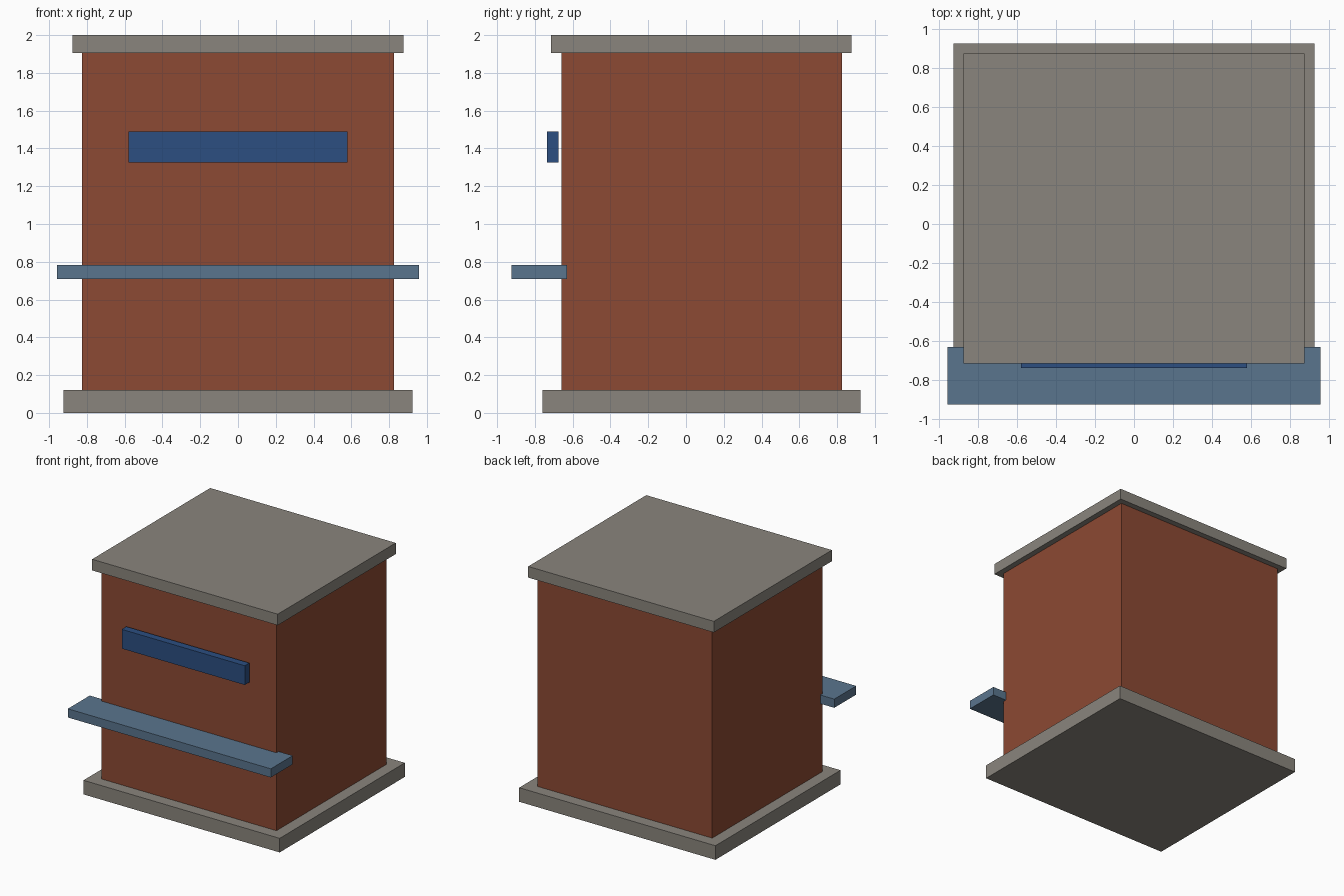
import bpy
import bmesh
from mathutils import Vector

cube = bpy.data.objects.get("Cube")
if cube:
    bpy.data.objects.remove(cube, do_unlink=True)


def material(name, rgb):
    mat = bpy.data.materials.new(name)
    mat.use_nodes = True
    colour = (*rgb, 1)
    mat.diffuse_color = colour
    bsdf = next(n for n in mat.node_tree.nodes if n.type == "BSDF_PRINCIPLED")
    bsdf.inputs["Base Color"].default_value = colour
    return mat


def box(name, half_width, y_range, z_range, mat):
    """Box centred on x, spanning the given depth and height."""
    low = Vector((-half_width, y_range[0], z_range[0]))
    high = Vector((half_width, y_range[1], z_range[1]))
    mesh = bpy.data.meshes.new(name)
    bm = bmesh.new()
    bmesh.ops.create_cube(bm, size=1)
    bmesh.ops.scale(bm, vec=high - low, verts=bm.verts)
    bm.to_mesh(mesh)
    bm.free()
    mesh.materials.append(mat)
    obj = bpy.data.objects.new(name, mesh)
    obj.location = (low + high) / 2
    bpy.context.collection.objects.link(obj)
    return obj


stone = material("warm grey stone", (0.254, 0.235, 0.205))
brick = material("red brick", (0.262, 0.067, 0.033))
slate = material("slate blue", (0.102, 0.178, 0.270))
navy = material("deep blue", (0.025, 0.077, 0.220))

# Kiosk shell
box("base_slab", 0.925, (-0.76, 0.925), (0, 0.12), stone)
box("walls", 0.825, (-0.66, 0.825), (0.12, 1.905), brick)
box("roof_slab", 0.875, (-0.715, 0.875), (1.905, 2), stone)

# Front fittings
box("counter", 0.957, (-0.925, -0.63), (0.71, 0.784), slate)
box("sign_board", 0.58, (-0.737, -0.675), (1.326, 1.49), navy)
